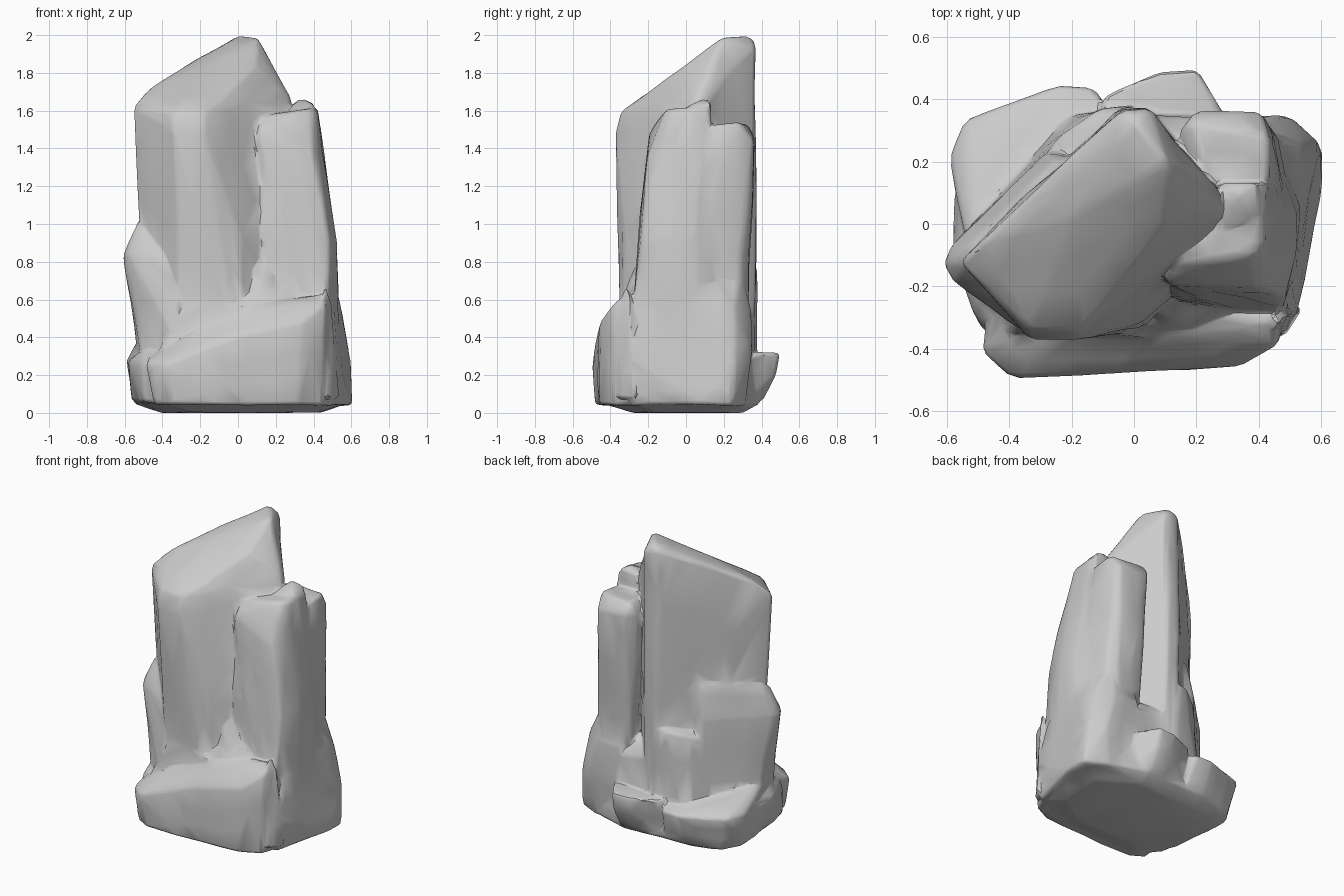
import bpy, bmesh, math
from mathutils import noise

parts = []


def rock(name, pts, bevel=0.014, rough=0.016):
    """Faceted boulder: hull of corner points, chipped edges, gentle surface waver."""
    bm = bmesh.new()
    for p in pts:
        bm.verts.new(p)
    res = bmesh.ops.convex_hull(bm, input=bm.verts)
    junk = [g for g in res["geom_interior"] + res["geom_unused"]
            if isinstance(g, bmesh.types.BMVert)]
    bmesh.ops.delete(bm, geom=list(set(junk)), context='VERTS')
    bmesh.ops.dissolve_limit(bm, angle_limit=math.radians(5), verts=bm.verts, edges=bm.edges)
    bmesh.ops.bevel(bm, geom=bm.edges[:], offset=bevel, segments=1,
                    affect='EDGES', profile=0.5, clamp_overlap=True)
    bmesh.ops.remove_doubles(bm, verts=bm.verts, dist=0.002)
    bmesh.ops.triangulate(bm, faces=bm.faces)
    bmesh.ops.subdivide_edges(bm, edges=[e for e in bm.edges if e.calc_length() > 0.15],
                              cuts=2, use_grid_fill=True)
    bmesh.ops.triangulate(bm, faces=bm.faces)
    for v in bm.verts:
        v.co += noise.noise_vector(v.co * 3.0) * rough
        v.co.z = max(v.co.z, 0.0)
    bmesh.ops.recalc_face_normals(bm, faces=bm.faces)
    me = bpy.data.meshes.new(name)
    bm.to_mesh(me)
    bm.free()
    ob = bpy.data.objects.new(name, me)
    bpy.context.collection.objects.link(ob)
    parts.append(ob)


def ring(z, *xy):
    """Outline at one height."""
    return [(x, y, z) for x, y in xy]


# tall slab with a slanted crown and a steep cut on its right end
rock("tall_slab",
     ring(0.05, (-.47, -.1), (-.3, -.3), (.02, -.34), (.24, -.15), (.28, .1), (.06, .36), (-.05, .36))
     + ring(0.9, (-.5, -.11), (-.33, -.33), (-.06, -.355), (.02, -.32), (.23, -.13), (.28, .06),
            (.06, .37), (-.04, .37))
     + [(-.57, -.12, 1.62), (-.49, -.04, 1.71), (-.34, -.34, 1.59), (-.33, -.37, 1.48),
        (-.17, -.34, 1.59), (-.17, -.37, 1.48), (-.2, .02, 1.85), (.1, 0, 1.84),
        (.2, -.07, 1.55), (.28, .04, 1.67), (.27, .1, 1.67),
        (.11, .2, 1.99), (.05, .37, 1.94), (0, .32, 2.01), (-.05, .36, 1.97)])

# front right pillar
rock("right_pillar_front",
     ring(0.06, (.14, -.25), (.47, -.33), (.55, -.1), (.55, .1), (.2, .15))
     + ring(0.92, (.14, -.24), (.48, -.25), (.52, -.08), (.52, .05), (.46, .2), (.2, .2))
     + [(.1, -.2, 1.48), (.13, -.12, 1.58), (.4, -.2, 1.35), (.38, -.1, 1.61),
        (.42, -.06, 1.59), (.42, .12, 1.62), (.2, .12, 1.55)])

# chip standing on the pillar crown
rock("pillar_crown_chip",
     ring(1.3, (.24, 0), (.43, -.02), (.44, .12), (.25, .13))
     + [(.27, -.03, 1.6), (.33, .1, 1.67), (.4, .02, 1.63), (.4, .13, 1.64), (.28, .13, 1.63)],
     0.01, 0.006)

# back right pillar, waisted above the foot
rock("right_pillar_back",
     ring(0.4, (.2, .05), (.5, .05), (.46, .28), (.4, .33), (.22, .3))
     + ring(0.85, (.5, .05), (.46, .29), (.4, .335), (.24, .31))
     + [(.14, .29, 1.45), (.2, .36, 1.46), (.41, .36, 1.44), (.44, .28, 1.54),
        (.435, .13, 1.52), (.24, .12, 1.52), (.19, .32, 1.53)])

# foot of the right pillars
rock("right_foot",
     ring(0.04, (.3, -.27), (.5, -.3), (.6, .1), (.595, .25), (.45, .32), (.2, .32))
     + ring(0.28, (.52, -.3), (.57, .1), (.6, .25), (.5, .345), (.2, .35))
     + ring(0.55, (.51, -.22), (.54, .1), (.54, .26), (.44, .345), (.25, .34))
     + ring(0.74, (.3, -.1), (.5, 0), (.44, .3), (.3, .3)))

# front base block, its crest rising to the right
rock("front_base_block",
     ring(0.04, (-.45, -.42), (-.36, -.48), (-.08, -.48), (.32, -.45), (.45, -.38), (.5, -.2), (-.4, -.1))
     + [(-.49, -.41, .27), (-.4, -.5, .26), (-.07, -.49, .38), (.34, -.46, .48),
        (.46, -.39, .58), (.46, -.31, .64), (.5, -.24, .5), (-.47, -.25, .32),
        (-.2, -.36, .46), (.1, -.34, .57), (.3, -.25, .57), (-.3, -.1, .42)])

# sharp corner shard on the base block
rock("corner_shard",
     ring(0.08, (.42, -.38), (.49, -.35), (.54, -.27), (.44, -.24))
     + [(.44, -.36, .6), (.47, -.32, .68), (.5, -.29, .58), (.4, -.26, .58)], 0.008, 0.008)

# small spur between slab and pillar, with its shoulder
rock("middle_spur",
     ring(0.5, (.06, -.34), (.22, -.36), (.22, -.15), (.06, -.2))
     + [(.07, -.25, .81), (.15, -.23, .82), (.15, -.14, .82), (.08, -.14, .8),
        (.11, -.3, .7), (.19, -.26, .74)], 0.008, 0.008)
rock("spur_shoulder",
     ring(0.4, (-.08, -.4), (.36, -.38), (.36, -.15), (-.08, -.2))
     + [(0, -.34, .58), (.12, -.31, .66), (.25, -.27, .68), (.34, -.27, .61), (.1, -.2, .67)], 0.01, 0.01)

# rubble under the slab face
rock("front_rubble",
     ring(0.25, (-.45, -.36), (.1, -.4), (.1, -.2), (-.45, -.2))
     + [(-.34, -.3, .52), (-.24, -.34, .62), (-.17, -.34, .62), (-.1, -.36, .54),
        (.05, -.36, .56), (-.2, -.2, .62)], 0.01, 0.01)

# leaning block wrapped around the left edge
rock("left_block",
     ring(0.2, (-.5, -.2), (-.36, -.33), (-.18, .25), (-.3, .25), (-.52, .0))
     + ring(0.84, (-.605, -.13), (-.57, -.19), (-.58, -.07), (-.28, .23), (-.18, .2))
     + [(-.53, -.13, 1.0), (-.52, -.07, 1.02), (-.25, .2, 1.07), (-.2, .2, 1.07),
        (-.38, -.27, .82), (-.3, -.34, .62), (-.33, -.36, .4)])

# stepped block at the back
rock("back_step_block",
     ring(0.15, (-.36, .2), (-.24, .34), (.02, .38), (.1, .1), (-.2, .05))
     + [(-.3, .2, .7), (-.24, .28, .73), (-.1, .37, .76), (-.02, .375, .76), (.02, .25, .8), (-.15, .1, .76)])
rock("back_filler",
     ring(0.1, (-.05, .36), (.3, .36), (.4, .1), (0, .1))
     + [(-.02, .35, .55), (.1, .31, .54), (.28, .34, .5), (.35, .2, .65), (.02, .2, .6)])

# low ledges around the back and left
rock("back_left_ledge",
     ring(0.05, (-.52, -.15), (-.55, .2), (-.48, .31), (-.25, .38), (-.1, .38), (-.1, 0))
     + ring(0.27, (-.59, .22), (-.54, .34), (-.47, .36), (-.25, .445), (-.13, .44), (-.08, .36))
     + [(-.52, -.15, .42), (-.5, .05, .38), (-.1, .1, .36)])
rock("back_right_ledge",
     ring(0.06, (-.1, .36), (.1, .4), (.2, .4), (.3, .3), (-.1, .2))
     + ring(0.32, (-.11, .39), (-.08, .42), (.08, .49), (.2, .5), (.28, .36), (-.1, .25))
     + ring(0.2, (.1, .47), (.2, .48)))
rock("left_stub",
     ring(0.05, (-.53, -.2), (-.5, -.32), (-.43, -.38), (-.3, -.2), (-.56, .1))
     + ring(0.27, (-.58, -.1), (-.52, -.28), (-.48, -.33), (-.4, -.34), (-.57, .1))
     + ring(0.34, (-.5, -.24), (-.42, -.3), (-.45, 0)))

# shared underside, slightly dished up toward the rim
rock("base_core",
     ring(0.0, (-.25, -.28), (.2, -.28), (.42, -.14), (.44, .15), (.2, .3), (-.25, .28), (-.4, .05))
     + ring(0.05, (-.4, -.46), (.32, -.44), (.48, -.3), (.58, .08), (.57, .24), (.44, .32), (.2, .39),
            (-.2, .38), (-.48, .31), (-.55, .15), (-.53, -.2))
     + ring(0.25, (-.42, -.42), (.4, -.4), (.54, .08), (.5, .28), (.2, .35), (-.46, .3), (-.52, .05)),
     0.01, 0.01)

# fuse everything into one weathered shell
bpy.ops.object.select_all(action='DESELECT')
for ob in parts:
    ob.select_set(True)
shell = parts[0]
bpy.context.view_layer.objects.active = shell
bpy.ops.object.join()
shell.name = "rock_outcrop"
fuse = shell.modifiers.new("fuse", 'REMESH')
fuse.mode = 'VOXEL'
fuse.voxel_size = 0.009
soften = shell.modifiers.new("soften", 'SMOOTH')
soften.factor, soften.iterations = 0.5, 3
facet = shell.modifiers.new("facet", 'DECIMATE')
facet.ratio = 0.015
bpy.ops.object.convert(target='MESH')
bpy.ops.object.shade_smooth_by_angle(angle=math.radians(35))
